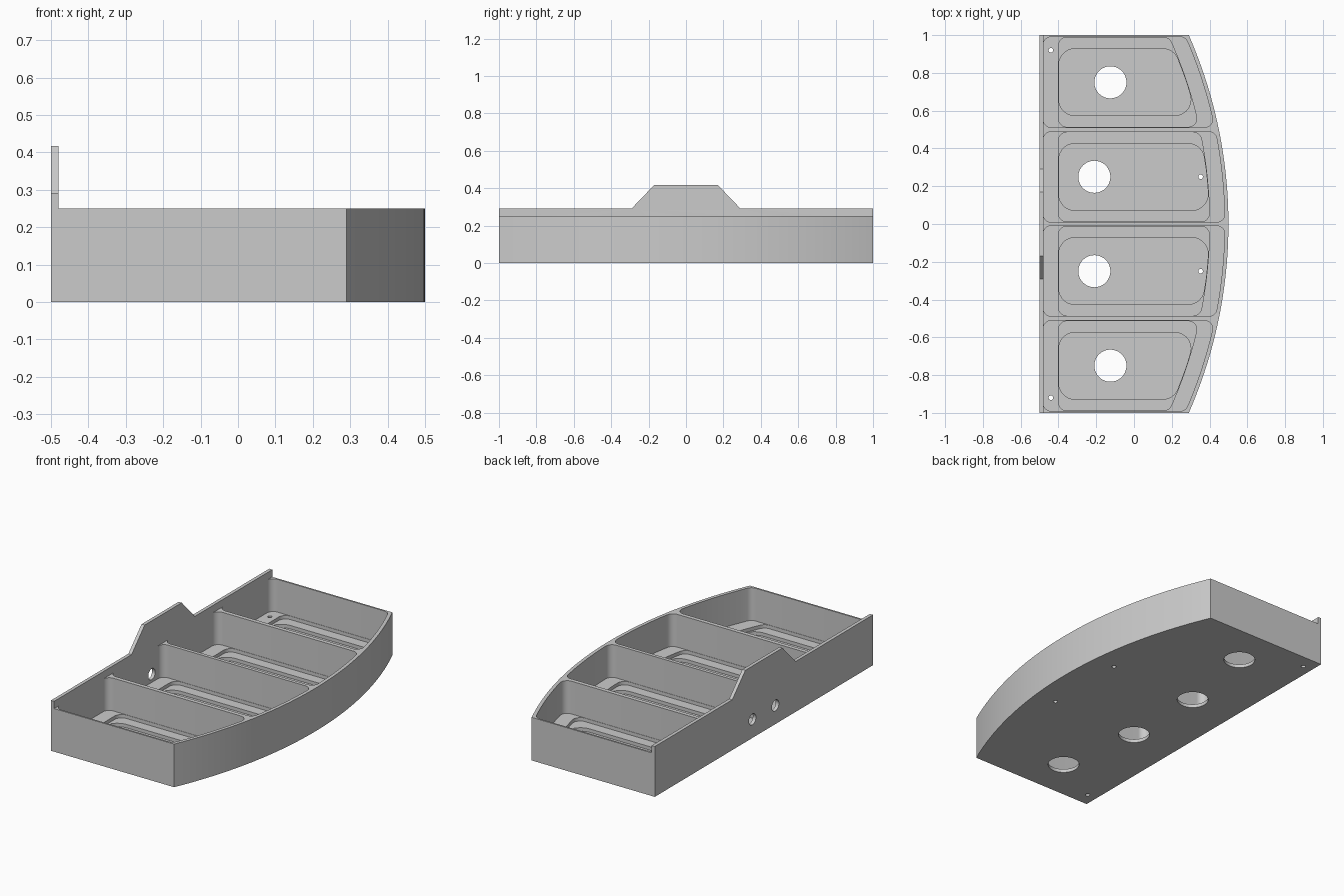
import bpy, bmesh, math
from mathutils import Vector, Matrix

if "Cube" in bpy.data.objects:
    bpy.data.objects.remove(bpy.data.objects["Cube"])

R = 2.486            # radius of the bowed front
WALL_IN = -0.48      # inner face of the back wall

grey = bpy.data.materials.new("plain_grey")
grey.diffuse_color = (0.6, 0.6, 0.6, 1)
grey.use_nodes = True
grey.node_tree.nodes["Principled BSDF"].inputs["Base Color"].default_value = grey.diffuse_color


def bow(y, inset=0.0):
    """x of the bowed side, moved inwards by inset."""
    return 0.5 - R + math.sqrt((R - inset) ** 2 - y * y)


def fillet(prev, p, nxt, r, n=7):
    """Points of a rounded corner at p."""
    a, b = (prev - p).normalized(), (nxt - p).normalized()
    half = a.angle(b) / 2
    t = r / math.tan(half)
    centre = p + (a + b).normalized() * (r / math.sin(half))
    s, e = p + a * t - centre, p + b * t - centre
    sweep = s.angle_signed(e)
    return [centre + Matrix.Rotation(-sweep * i / n, 2) @ s for i in range(n + 1)]


def bay_outline(x0, y0, y1, inset, r):
    """Bay with a bowed right side and four rounded corners."""
    m, n = 1.5 * r, 14
    a, b = Vector((x0, y0)), Vector((bow(y0, inset), y0))
    c, d = Vector((bow(y1, inset), y1)), Vector((x0, y1))
    ys = [y0 + m + (y1 - y0 - 2 * m) * i / n for i in range(n + 1)]
    arc = [Vector((bow(y, inset), y)) for y in ys]
    return (fillet(d, a, b, r) + fillet(a, b, arc[0], r) + arc
            + fillet(arc[-1], c, d, r) + fillet(c, d, a, r))


def circle(x, y, r, n=40):
    return [(x + r * math.cos(2 * math.pi * i / n),
             y + r * math.sin(2 * math.pi * i / n)) for i in range(n)]


def prism(name, pts, lo, hi, axis="z"):
    """Extrude an outline along z, or a (y, z) outline along x."""
    bm = bmesh.new()
    place = (lambda p: (p[0], p[1], lo)) if axis == "z" else (lambda p: (lo, p[0], p[1]))
    face = bm.faces.new([bm.verts.new(place(p)) for p in pts])
    new = bmesh.ops.extrude_face_region(bm, geom=[face])["geom"]
    move = (0, 0, hi - lo) if axis == "z" else (hi - lo, 0, 0)
    bmesh.ops.translate(bm, vec=move, verts=[v for v in new if isinstance(v, bmesh.types.BMVert)])
    bmesh.ops.recalc_face_normals(bm, faces=bm.faces)
    mesh = bpy.data.meshes.new(name)
    bm.to_mesh(mesh)
    bm.free()
    ob = bpy.data.objects.new(name, mesh)
    mesh.materials.append(grey)
    bpy.context.collection.objects.link(ob)
    return ob


def combine(target, other, operation):
    mod = target.modifiers.new("shape", "BOOLEAN")
    mod.operation, mod.solver, mod.object = operation, "EXACT", other
    bpy.context.view_layer.objects.active = target
    bpy.ops.object.modifier_apply(modifier=mod.name)
    bpy.data.objects.remove(other)


def cut(pts, lo, hi, axis="z"):
    combine(tray, prism("cutter", pts, lo, hi, axis), "DIFFERENCE")


# Solid tray with a bowed front
edge = [(bow(-1 + i / 24), -1 + i / 24) for i in range(49)]
tray = prism("tray", [(-0.5, -1)] + edge + [(-0.5, 1)], 0, 0.25)

# Four bays, mirrored about the middle: shelf, ledge, deep recess
for s in (1, -1):
    for y0, y1 in ((0.01, 0.488), (0.512, 0.99)):
        def bay(x0, gap, inset, r):
            lo, hi = sorted((s * (y0 + gap), s * (y1 - gap)))
            return bay_outline(x0, lo, hi, inset, r)
        cut(bay(WALL_IN, 0, 0.02, 0.04), 0.06, 0.5)
        cut(bay(-0.40, 0.002, 0.10, 0.045), 0.04, 0.5)
        cut(bay(-0.398, 0.062, 0.102, 0.085), 0.02, 0.5)
    # Large drain holes and small screw holes
    for x, y, r in ((-0.125, 0.75, 0.085), (-0.21, 0.25, 0.085),
                    (-0.44, 0.92, 0.012), (0.353, 0.25, 0.012)):
        cut(circle(x, s * y, r), -0.1, 0.5)

# Back wall with a raised middle
wall = [(-1, 0), (1, 0), (1, 0.292), (0.29, 0.292), (0.17, 0.417),
        (-0.17, 0.417), (-0.29, 0.292), (-1, 0.292)]
combine(tray, prism("back_wall", wall, -0.5, WALL_IN, "x"), "UNION")

# Two cable holes through the back wall
for s in (1, -1):
    cut(circle(s * 0.105, 0.108, 0.032, 28), -0.6, -0.45, "x")

bpy.ops.object.select_all(action="DESELECT")
tray.select_set(True)
bpy.context.view_layer.objects.active = tray
bpy.ops.object.shade_smooth_by_angle(angle=math.radians(30))
